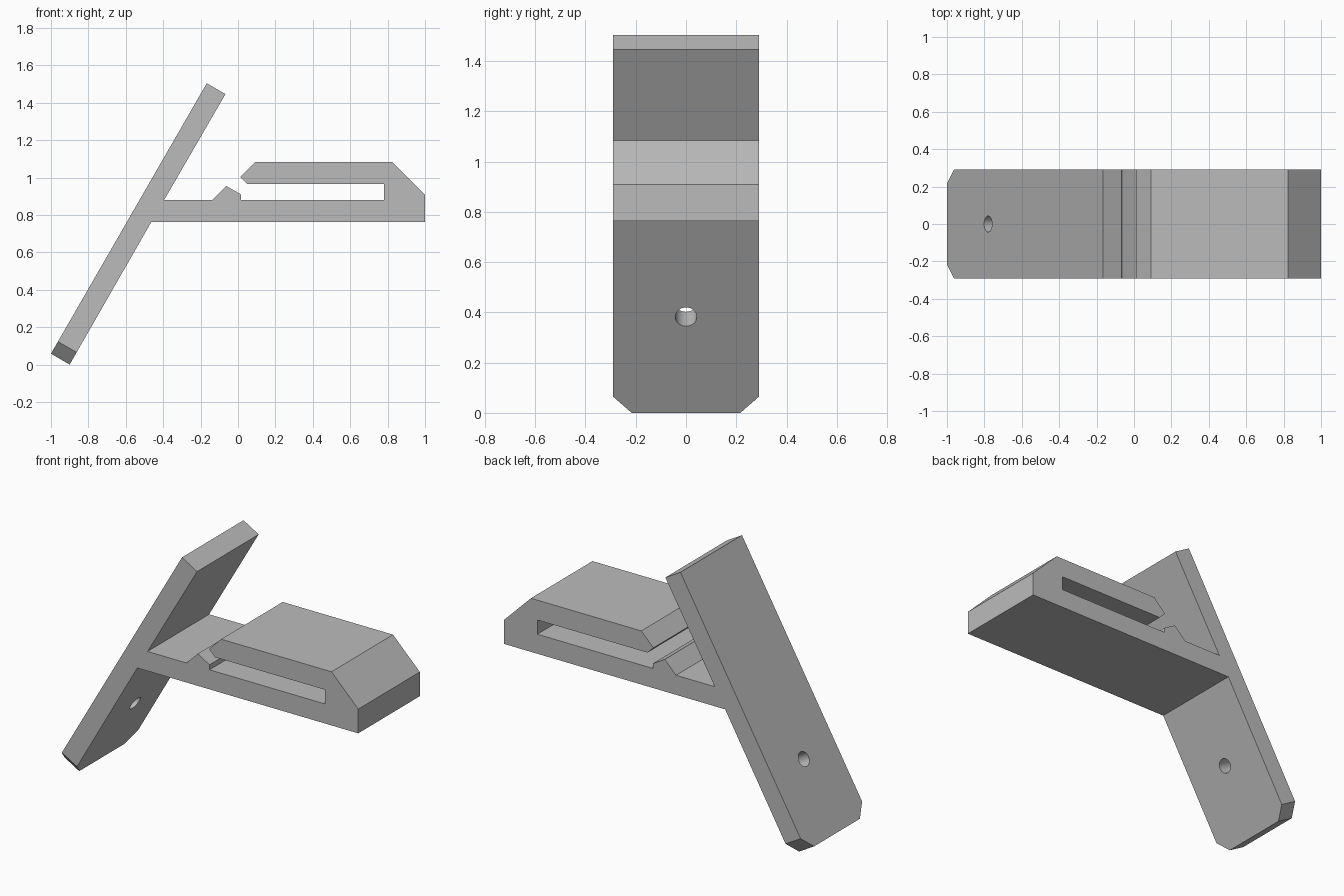
import bpy, bmesh
from math import radians
from mathutils import Matrix, Vector

cube = bpy.data.objects.get("Cube")
if cube:
    bpy.data.objects.remove(cube, do_unlink=True)

HALF_WIDTH = 0.291
CHAMFER = 0.075

grey = bpy.data.materials.new("plain grey")
grey.use_nodes = True
colour = (0.5, 0.5, 0.5, 1)
grey.diffuse_color = colour
grey.node_tree.nodes["Principled BSDF"].inputs["Base Color"].default_value = colour


def make_object(name, bm):
    mesh = bpy.data.meshes.new(name)
    bm.to_mesh(mesh)
    bm.free()
    mesh.materials.append(grey)
    ob = bpy.data.objects.new(name, mesh)
    bpy.context.collection.objects.link(ob)
    return ob


# Side profile: leaning plate, arm, hook and catch in one outline
profile = [
    (-1, 0.058), (-0.9, 0),                               # plate foot
    (-0.463, 0.763), (1, 0.763), (1, 0.908),              # arm underside and tip
    (0.823, 1.084), (0.092, 1.084),                       # hook top
    (0.012, 1.004), (0.051, 0.965),                       # hook nose
    (0.78, 0.965), (0.78, 0.88),                          # slot
    (0.015, 0.88), (0.015, 0.91), (-0.063, 0.955), (-0.138, 0.88),  # catch
    (-0.395, 0.88), (-0.067, 1.446), (-0.167, 1.504),     # plate top
]
bm = bmesh.new()
face = bm.faces.new([bm.verts.new((x, -HALF_WIDTH, z)) for x, z in profile])
ext = bmesh.ops.extrude_face_region(bm, geom=[face])
bmesh.ops.translate(bm, vec=(0, 2 * HALF_WIDTH, 0),
                    verts=[g for g in ext["geom"] if isinstance(g, bmesh.types.BMVert)])

# Chamfered lower corners of the plate
foot_edges = [e for e in bm.edges
              if all(v.co.z < 0.1 for v in e.verts)
              and abs(e.verts[0].co.y - e.verts[1].co.y) < 0.01]
bmesh.ops.bevel(bm, geom=foot_edges, offset=CHAMFER, offset_type='OFFSET',
                segments=1, affect='EDGES')
bmesh.ops.recalc_face_normals(bm, faces=bm.faces)
bracket = make_object("angled_clip_bracket", bm)

# Screw hole drilled square through the plate
bm = bmesh.new()
bmesh.ops.create_cone(bm, cap_ends=True, segments=32, radius1=0.043, radius2=0.043, depth=0.4,
                      matrix=Matrix.Translation(Vector((-0.731, 0, 0.411)))
                      @ Matrix.Rotation(radians(120), 4, 'Y'))
cutter = make_object("hole_cutter", bm)
cutter.hide_render = True
drill = bracket.modifiers.new("screw hole", 'BOOLEAN')
drill.operation = 'DIFFERENCE'
drill.solver = 'EXACT'
drill.object = cutter

bpy.ops.object.select_all(action='DESELECT')
bracket.select_set(True)
bpy.context.view_layer.objects.active = bracket
bpy.ops.object.modifier_apply(modifier=drill.name)
bpy.data.objects.remove(cutter, do_unlink=True)
bpy.ops.object.shade_smooth_by_angle(angle=radians(30))
